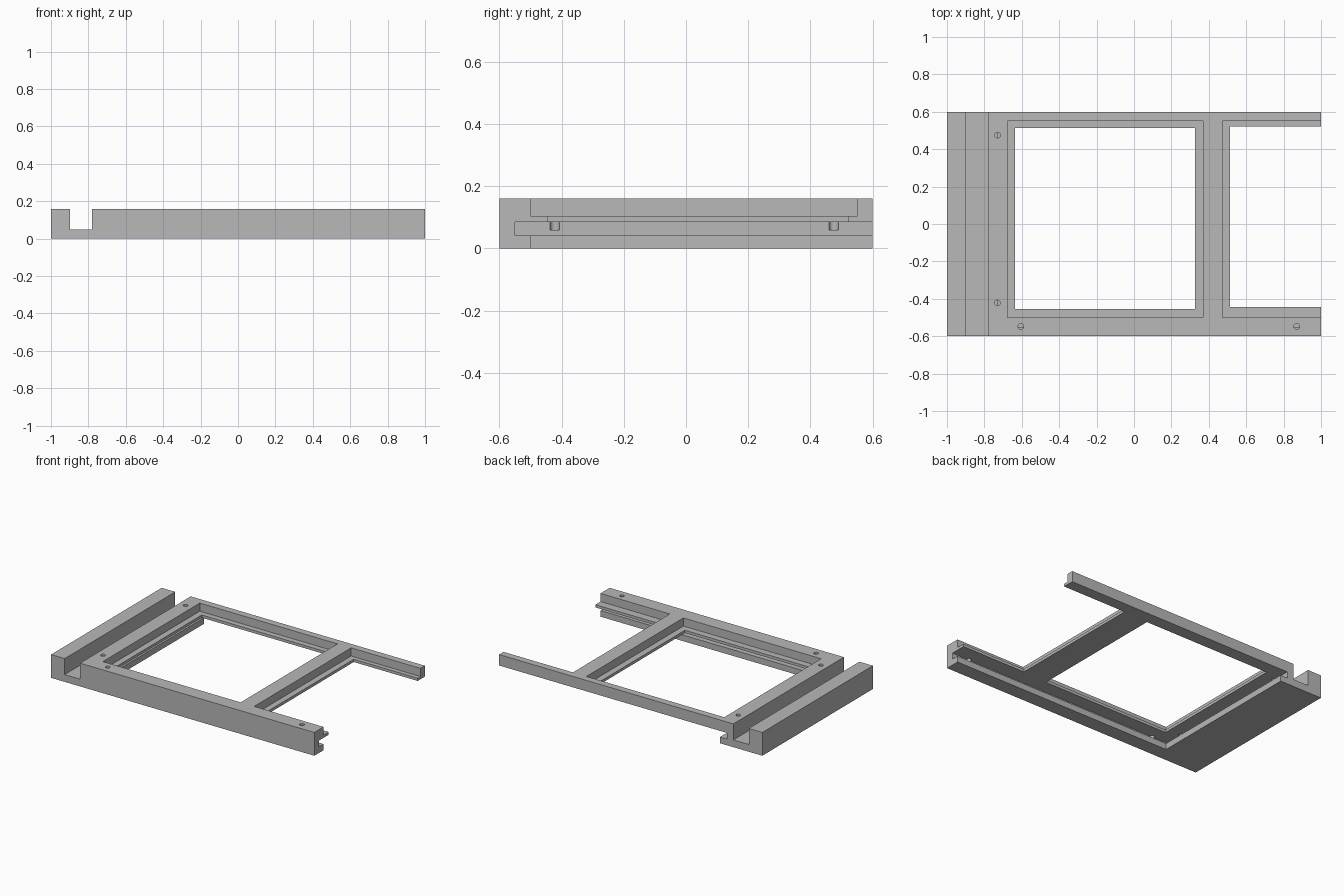
import bpy
import math

cube = bpy.data.objects.get("Cube")
if cube:
    bpy.data.objects.remove(cube, do_unlink=True)

# Single plain grey material
grey = bpy.data.materials.new("plain_grey")
grey.use_nodes = True
COLOUR = (0.48, 0.48, 0.48, 1)
grey.diffuse_color = COLOUR
grey.node_tree.nodes["Principled BSDF"].inputs["Base Color"].default_value = COLOUR

# Overall size, rebate levels and overshoot for clean cuts
HALF_X, HALF_Y, TOP = 1.0, 0.6, 0.16
SLOT_FLOOR, SLOT_TOP, LIP_TOP = 0.042, 0.085, 0.104
OVER = 0.1


def box(name, x, y, z):
    """Axis-aligned box from three (low, high) ranges."""
    ranges = (x, y, z)
    bpy.ops.mesh.primitive_cube_add(size=1, location=[(a + b) / 2 for a, b in ranges])
    ob = bpy.context.object
    ob.name = name
    ob.scale = [b - a for a, b in ranges]
    bpy.ops.object.transform_apply(location=True, rotation=False, scale=True)
    return ob


def cut(body, cutter):
    """Subtract the cutter from the body, then discard it."""
    cutter.hide_render = True
    mod = body.modifiers.new("cut", "BOOLEAN")
    mod.operation = "DIFFERENCE"
    mod.solver = "EXACT"
    mod.object = cutter
    bpy.context.view_layer.objects.active = body
    bpy.ops.object.modifier_apply(modifier=mod.name)
    bpy.data.objects.remove(cutter, do_unlink=True)


frame = box("frame", (-HALF_X, HALF_X), (-HALF_Y, HALF_Y), (0, TOP))
right_end, back_end = HALF_X + OVER, HALF_Y + OVER

# Open channel beside the end rail
cut(frame, box("channel", (-0.897, -0.78), (-back_end, back_end), (0.05, TOP + OVER)))

# Underside opening, leaving an L-shaped base along the end and front
cut(frame, box("base_opening", (-0.677, right_end), (-0.5, back_end), (-OVER, 0.06)))

# Panel slot reaching deeper under the end and front rails
cut(frame, box("panel_slot", (-0.73, right_end), (-0.55, back_end), (SLOT_FLOOR, SLOT_TOP)))

# Each window: upper rebate down to the lip, then the opening through the lip
windows = [
    ((-0.677, 0.37), (-0.5, 0.552), (-0.635, 0.327), (-0.455, 0.514)),
    ((0.473, right_end), (-0.5, 0.552), (0.514, right_end), (-0.444, 0.522)),
]
for rebate_x, rebate_y, open_x, open_y in windows:
    cut(frame, box("rebate", rebate_x, rebate_y, (LIP_TOP, TOP + OVER)))
    cut(frame, box("opening", open_x, open_y, (0.06, TOP + OVER)))

# Fixing holes that break into the edge of the panel slot
HOLE_BOTTOM = 0.06
for x, y in [(-0.73, 0.475), (-0.73, -0.422), (-0.605, -0.548), (0.87, -0.548)]:
    bpy.ops.mesh.primitive_cylinder_add(
        vertices=32, radius=0.015, depth=0.2, location=(x, y, HOLE_BOTTOM + 0.1))
    cut(frame, bpy.context.object)

# Finish
frame.data.materials.clear()
frame.data.materials.append(grey)
for face in frame.data.polygons:
    face.material_index = 0
bpy.ops.object.select_all(action="DESELECT")
frame.select_set(True)
bpy.context.view_layer.objects.active = frame
bpy.ops.object.shade_smooth_by_angle(angle=math.radians(30))
